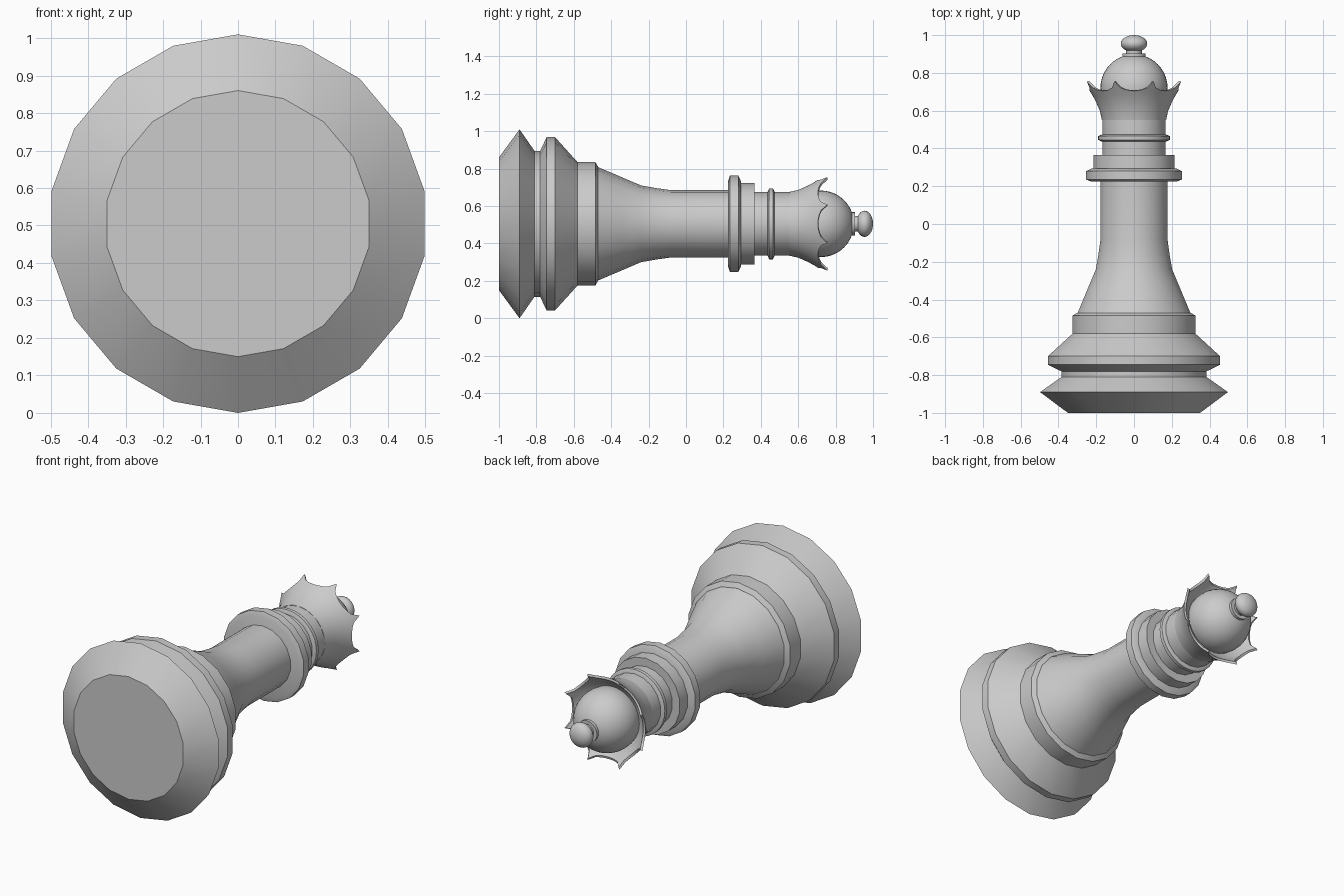
import bpy, bmesh, math

AXIS_Z = 0.505   # height of the lying axis
SIDES = 18

cube = bpy.data.objects.get("Cube")
if cube:
    bpy.data.objects.remove(cube)

grey = bpy.data.materials.new("plain grey")
grey.use_nodes = True
colour = (0.6, 0.6, 0.6, 1)
grey.diffuse_color = colour
grey.node_tree.nodes["Principled BSDF"].inputs["Base Color"].default_value = colour


def lathe(name, profile, sides=SIDES, shape=None):
    """Turn (y, radius) points around the y axis, with an optional change per point and angle."""
    bm = bmesh.new()
    rings = []
    for i, (y, r) in enumerate(profile):
        ring = []
        for k in range(sides):
            a = math.pi / 2 + math.tau * k / sides
            py, pr = shape(i, a, y, r) if shape else (y, r)
            ring.append(bm.verts.new((pr * math.cos(a), py, AXIS_Z + pr * math.sin(a))))
        rings.append(ring)
    for lower, upper in zip(rings, rings[1:]):
        for k in range(sides):
            n = (k + 1) % sides
            bm.faces.new((lower[k], lower[n], upper[n], upper[k]))
    bm.faces.new(rings[0])
    bm.faces.new(rings[-1])
    bmesh.ops.recalc_face_normals(bm, faces=bm.faces)
    mesh = bpy.data.meshes.new(name)
    bm.to_mesh(mesh)
    bm.free()
    mesh.materials.append(grey)
    obj = bpy.data.objects.new(name, mesh)
    bpy.context.collection.objects.link(obj)
    bpy.ops.object.select_all(action='DESELECT')
    obj.select_set(True)
    bpy.context.view_layer.objects.active = obj
    bpy.ops.object.shade_smooth_by_angle(angle=math.radians(28))
    return obj


def ball(centre, radius, half, start, steps=12):
    """Profile of an ellipsoid from a start angle to its far pole."""
    angles = [start + (math.pi / 2 - 0.02 - start) * i / steps for i in range(steps + 1)]
    return [(centre + half * math.sin(a), radius * math.cos(a)) for a in angles]


# Stepped foot
lathe("base", [(-1, .355), (-.89, .505), (-.81, .39), (-.78, .39), (-.745, .463),
               (-.70, .463), (-.58, .33), (-.485, .33), (-.47, .305)])

# Tapering shaft
lathe("shaft", [(-.475, .305), (-.35, .252), (-.24, .205), (-.16, .191), (-.08, .18), (.23, .18)])

# Collars and neck
lathe("large_collar", [(.225, .23), (.235, .258), (.28, .258), (.295, .225)])
lathe("small_collar", [(.29, .218), (.365, .218)])
lathe("neck", [(.36, .17), (.56, .17)])
lathe("neck_ring", [(.437, .172), (.445, .19), (.465, .19), (.473, .172)], 36)


# Flared crown with eight pointed teeth
def scallop(i, a, y, r):
    if i in (4, 5):
        t = abs((a * 8 / math.tau) % 1 - 0.5) * 2      # 0 at a tooth, 1 in a dip
        rise = 1 - math.sqrt(max(0, 1 - (1 - t) ** 2))
        return y + 0.05 * rise, r + 0.035 * rise
    return y, r


lathe("crown", [(.55, .17), (.60, .181), (.65, .203), (.685, .222), (.705, .235),
                (.708, .222), (.69, .205), (.67, .17)], 64, scallop)

# Domed head and finial
lathe("dome", ball(.72, .178, .178, -.3), 36)
lathe("finial_foot", [(.87, .062), (.903, .062), (.903, .042), (.93, .042)], 24)
lathe("finial", ball(.955, .07, .045, -1.5, 16), 24)
